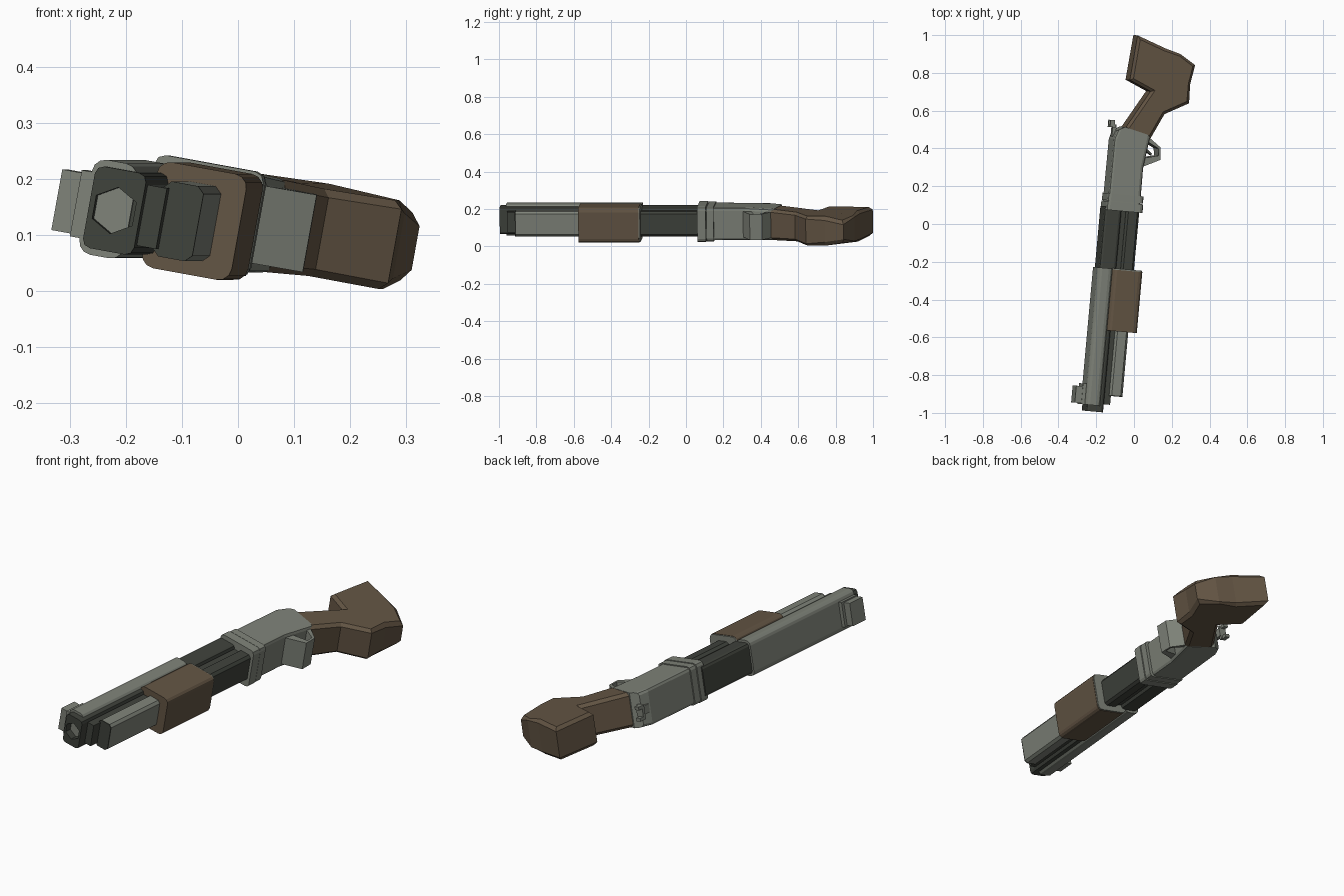
import bpy, bmesh
from math import radians, cos, sin, pi
from mathutils import Matrix, Vector

cube = bpy.data.objects.get("Cube")
if cube:
    bpy.data.objects.remove(cube, do_unlink=True)


def material(name, rgb):
    m = bpy.data.materials.new(name)
    m.use_nodes = True
    m.diffuse_color = (*rgb, 1)
    m.node_tree.nodes["Principled BSDF"].inputs["Base Color"].default_value = (*rgb, 1)
    return m


GREY = material("worn grey metal", (0.21, 0.225, 0.19))
DARK = material("dark gunmetal", (0.05, 0.055, 0.045))
BROWN = material("brown grip", (0.125, 0.09, 0.057))

# The gun lies on its side: local x is its underside, y runs to the stock, z is thickness
LAY = (Matrix.Translation((0, 0, 0.12)) @ Matrix.Rotation(radians(-5.2), 4, 'Z')
       @ Matrix.Rotation(radians(10.3), 4, 'Y'))


def prism(name, pts, half, mat, bevel=0, segments=1, lengthwise=True):
    """Extrude a side profile to both sides, optionally rounding its outer edges."""
    halves = half if isinstance(half, list) else [half] * len(pts)
    bm = bmesh.new()
    top = [bm.verts.new((x, y, h)) for (x, y), h in zip(pts, halves)]
    low = [bm.verts.new((x, y, -h)) for (x, y), h in zip(pts, halves)]
    bm.faces.new(top)
    bm.faces.new(low[::-1])
    for i in range(len(pts)):
        j = (i + 1) % len(pts)
        bm.faces.new((top[i], low[i], low[j], top[j]))
    bmesh.ops.recalc_face_normals(bm, faces=bm.faces)
    if bevel:
        edges = []
        for e in bm.edges:
            d = e.verts[0].co - e.verts[1].co
            rim = e.verts[0].co.z * e.verts[1].co.z > 0
            if rim and (not lengthwise or abs(d.y) > abs(d.x)):
                edges.append(e)
        bmesh.ops.bevel(bm, geom=edges, offset=bevel, segments=segments,
                        profile=0.5, affect='EDGES')
    bm.transform(LAY)
    me = bpy.data.meshes.new(name)
    bm.to_mesh(me)
    bm.free()
    me.materials.append(mat)
    ob = bpy.data.objects.new(name, me)
    bpy.context.collection.objects.link(ob)
    return ob


def box(name, x0, x1, y0, y1, half, mat, bevel=0, segments=1):
    return prism(name, [(x0, y0), (x1, y0), (x1, y1), (x0, y1)], half, mat, bevel, segments)


# Barrel with a six-sided bore
barrel = box("barrel", -0.178, -0.085, -1.008, 0.08, 0.074, DARK, 0.015, 2)
bm = bmesh.new()
bmesh.ops.create_cone(bm, cap_ends=True, segments=6, radius1=0.042, radius2=0.042, depth=0.24,
                      matrix=Matrix.Translation((-0.132, -1.0, 0))
                      @ Matrix.Rotation(pi / 2, 4, 'X'))
bm.transform(LAY)
me = bpy.data.meshes.new("bore_cutter")
bm.to_mesh(me)
bm.free()
me.materials.append(DARK)
cutter = bpy.data.objects.new("bore_cutter", me)
bpy.context.collection.objects.link(cutter)
cut = barrel.modifiers.new("bore", 'BOOLEAN')
cut.operation = 'DIFFERENCE'
cut.object = cutter
bpy.context.view_layer.objects.active = barrel
bpy.ops.object.modifier_apply(modifier="bore")
bpy.data.objects.remove(cutter, do_unlink=True)

# Barrel shroud, front sight and rib between barrel and magazine
box("barrel_shroud", -0.187, -0.105, -0.975, -0.246, 0.086, GREY, 0.024, 3)
box("front_sight", -0.24, -0.18, -0.97, -0.88, 0.055, GREY)
box("front_sight_base", -0.205, -0.18, -0.975, -0.865, 0.06, GREY)
box("barrel_rib", -0.11, -0.05, -0.965, 0.08, 0.055, DARK)

# Magazine tube: grey ahead of the pump, dark behind it
box("magazine_tube_front", -0.06, 0.012, -0.912, -0.5, 0.068, GREY, 0.012)
box("magazine_tube_cap", -0.06, 0.012, -0.918, -0.912, 0.068, DARK, 0.012)
box("magazine_tube_rear", -0.06, 0.012, -0.5, 0.08, 0.068, DARK, 0.012)

# Sliding pump
box("pump_grip", -0.108, 0.055, -0.574, -0.25, 0.096, BROWN, 0.024, 3)
box("pump_rear_plate", -0.108, 0.053, -0.25, -0.243, 0.094, GREY, 0.024, 3)

# Receiver with its stepped collar
prism("receiver", [(-0.165, 0.07), (0.01, 0.07), (0.008, 0.3), (0.032, 0.473),
                   (-0.11, 0.507), (-0.148, 0.485), (-0.163, 0.44)],
      [0.09, 0.09, 0.09, 0.085, 0.085, 0.085, 0.09], GREY, 0.016, 2)
box("collar_front", -0.172, 0.026, 0.062, 0.108, 0.096, GREY, 0.018, 2)
box("collar_rear", -0.17, 0.024, 0.112, 0.15, 0.094, GREY, 0.018, 2)

# Trigger guard built from three bars, with the trigger inside
guard = {
    "trigger_guard_front": [(-0.01, 0.298), (0.098, 0.351), (0.086, 0.372), (-0.01, 0.348)],
    "trigger_guard_bottom": [(0.098, 0.351), (0.093, 0.416), (0.081, 0.41), (0.086, 0.372)],
    "trigger_guard_rear": [(0.093, 0.416), (0.015, 0.472), (0.0, 0.45), (0.081, 0.41)],
}
for part, pts in guard.items():
    prism(part, pts, 0.07, GREY)
prism("trigger", [(0.0, 0.385), (0.03, 0.385), (0.055, 0.37), (0.058, 0.38),
                  (0.03, 0.402), (0.0, 0.405)], 0.018, DARK)

# Rear sight
box("rear_sight_post", -0.165, -0.145, 0.45, 0.515, 0.02, GREY)
box("rear_sight_blade", -0.182, -0.15, 0.5, 0.515, 0.035, GREY)
for side in (-1, 1):
    blade = prism("rear_sight_ear", [(-0.182, 0.505), (-0.158, 0.505), (-0.158, 0.538),
                                     (-0.182, 0.538)], 0.008, GREY)
    blade.data.transform(Matrix.Translation(LAY.to_3x3() @ Vector((0, 0, side * 0.027))))

# Stock: slanted grip neck flowing into a chunky butt
prism("stock", [(-0.115, 0.485), (0.012, 0.707), (-0.104, 0.757), (-0.084, 0.996),
                (0.07, 0.941), (0.155, 0.918), (0.243, 0.867), (0.222, 0.764),
                (0.224, 0.663), (0.098, 0.594), (0.032, 0.455)],
      [0.084, 0.08, 0.08, 0.078, 0.084, 0.08, 0.055, 0.074, 0.082, 0.08, 0.084],
      BROWN, 0.015, 1, False)
